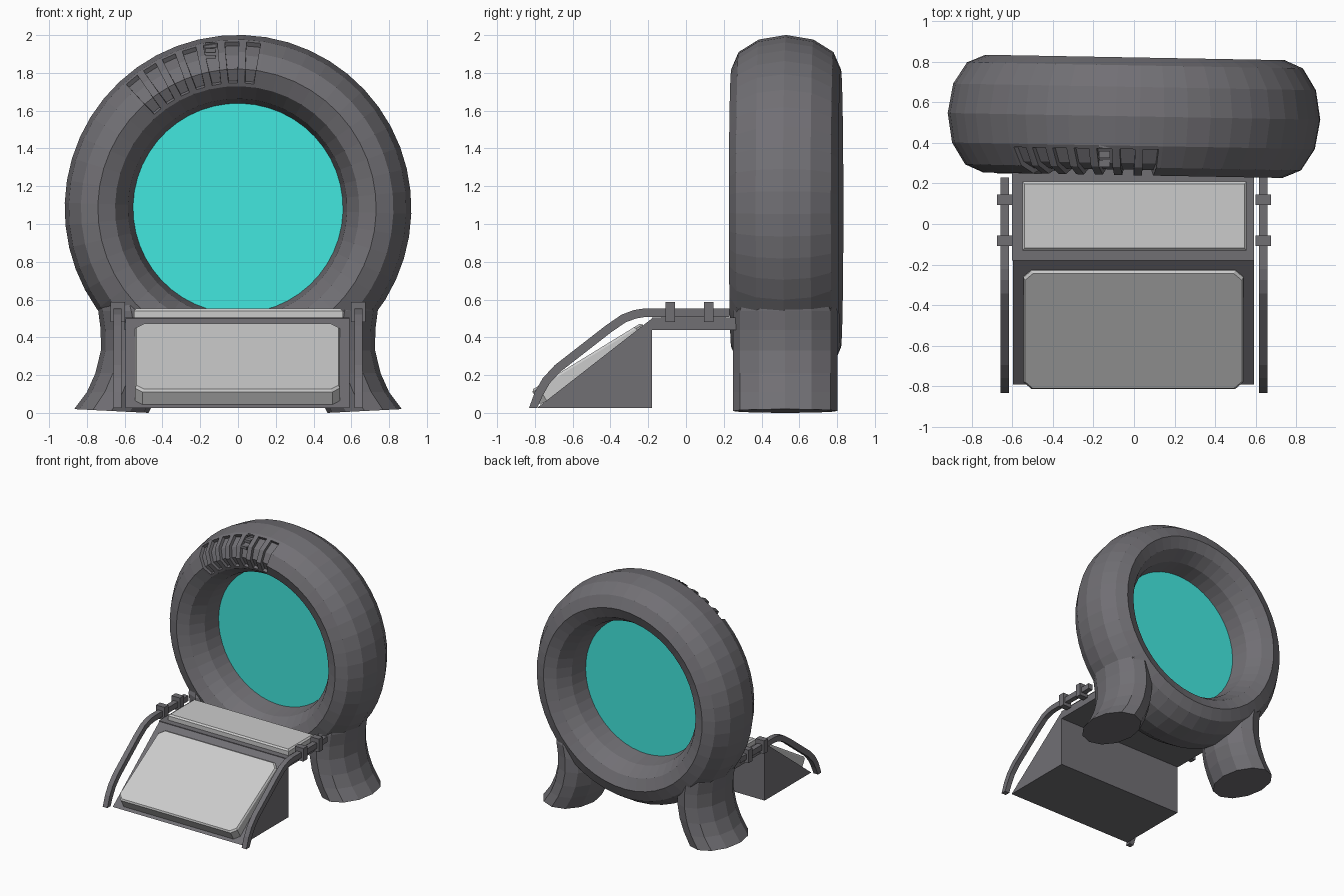
import bpy, bmesh, math
from mathutils import Vector, Matrix

if "Cube" in bpy.data.objects:
    bpy.data.objects.remove(bpy.data.objects["Cube"])

R, TUBE, HALF_Y = 0.737, 0.181, 0.29
CENTRE = Vector((0, 0.53, 1.083))
TILT = -0.018
MAJOR, MINOR, PHASE = 48, 12, math.radians(5.65)


def material(name, colour):
    mat = bpy.data.materials.new(name)
    mat.diffuse_color = colour
    mat.use_nodes = True
    mat.node_tree.nodes["Principled BSDF"].inputs["Base Color"].default_value = mat.diffuse_color
    return mat


DARK = material("dark_grey", (0.165, 0.16, 0.175, 1))
TEAL = material("teal", (0.055, 0.80, 0.73, 1))


def finish(bm, name, mat=DARK):
    bmesh.ops.recalc_face_normals(bm, faces=bm.faces)
    me = bpy.data.meshes.new(name)
    bm.to_mesh(me)
    bm.free()
    ob = bpy.data.objects.new(name, me)
    bpy.context.collection.objects.link(ob)
    if mat:
        me.materials.append(mat)
    return ob


def loft(bm, rings, closed=False):
    """Bridge rings of points; cap the ends unless closed."""
    vs = [[bm.verts.new(p) for p in ring] for ring in rings]
    n, m = len(vs), len(vs[0])
    rows = []
    for i in range(n if closed else n - 1):
        a, b = vs[i], vs[(i + 1) % n]
        rows.append([bm.faces.new((a[j], a[(j + 1) % m], b[(j + 1) % m], b[j])) for j in range(m)])
    if not closed:
        bm.faces.new(vs[0])
        bm.faces.new(vs[-1])
    return rows


def box(name, lo, hi, bevel_top=0, mat=DARK):
    bm = bmesh.new()
    lo, hi = Vector(lo), Vector(hi)
    bmesh.ops.create_cube(bm, size=1, matrix=Matrix.Translation((lo + hi) / 2) @ Matrix.Diagonal((*(hi - lo), 1)))
    if bevel_top:
        edges = [e for e in bm.edges if all(v.co.z > hi.z - 1e-5 for v in e.verts)]
        bmesh.ops.bevel(bm, geom=edges, offset=bevel_top, segments=1, affect='EDGES', profile=0.5)
    return finish(bm, name, mat)


def prism(name, profile, x0, x1):
    """Extrude a y-z outline along x."""
    bm = bmesh.new()
    loft(bm, [[(x, y, z) for y, z in profile] for x in (x0, x1)])
    return finish(bm, name)


# Ring with recessed slots on its upper front
bm = bmesh.new()
rings = []
for i in range(MAJOR):
    a = PHASE + math.tau * i / MAJOR
    ring = []
    for j in range(MINOR):
        t = math.tau * j / MINOR
        r = R + TUBE * math.cos(t)
        ring.append((r * math.cos(a), -HALF_Y * math.sin(t), r * math.sin(a)))
    rings.append(ring)
rows = loft(bm, rings, closed=True)
bmesh.ops.recalc_face_normals(bm, faces=bm.faces)
for col in range(10, 17):
    bmesh.ops.inset_region(bm, faces=rows[col][1:4], thickness=0.02, depth=0, use_even_offset=True)
    bmesh.ops.inset_region(bm, faces=rows[col][1:4], thickness=0.001, depth=-0.025, use_even_offset=True)
ring = finish(bm, "ring")
ring.location = CENTRE
ring.rotation_euler.z = TILT

# Rungs inside one slot
for k, (y, z) in enumerate(((0.385, 1.95), (0.335, 1.92), (0.29, 1.885))):
    box(f"slot_rung_{k}", (-0.172, y - 0.01, z - 0.012), (-0.118, y + 0.025, z + 0.01))

# Glowing disc filling the ring
bm = bmesh.new()
bmesh.ops.create_circle(bm, cap_ends=True, segments=48, radius=0.557,
                        matrix=Matrix.Rotation(math.pi / 2, 4, 'X'))
disc = finish(bm, "disc", TEAL)
disc.location = CENTRE
disc.rotation_euler.z = TILT

# Flared legs: centre x, height, half width
leg_path = [(0.58, 0.60, 0.165), (0.565, 0.54, 0.175), (0.547, 0.44, 0.18), (0.546, 0.33, 0.18),
            (0.57, 0.21, 0.185), (0.61, 0.11, 0.19), (0.67, 0.01, 0.197)]
for side, label in ((-1, "left"), (1, "right")):
    bm = bmesh.new()
    rings = []
    for x, z, w in leg_path:
        flare = 0.01 * (z < 0.05)
        rings.append([(side * (x + w * math.cos(math.tau * j / 12)),
                       0.525 + (0.277 if z < 0.58 else 0.25) * math.sin(math.tau * j / 12),
                       z + flare * math.cos(math.tau * j / 12)) for j in range(12)])
    loft(bm, rings)
    finish(bm, f"{label}_leg")

# Ramp wedge and landing
prism("ramp_wedge", [(-0.79, 0.025), (-0.18, 0.025), (-0.18, 0.5)], -0.595, 0.59)
box("landing", (-0.6, -0.18, 0.44), (0.59, 0.27, 0.505))

# Light tread plates
box("landing_plate", (-0.55, -0.13, 0.5), (0.555, 0.21, 0.552), 0.012, None)
bm = bmesh.new()
w, l, c = 0.542, 0.342, 0.04
outline = [(-w, -l + c), (-w + c, -l), (w - c, -l), (w, -l + c),
           (w, l - c), (w - c, l), (-w + c, l), (-w, l - c)]
loft(bm, [[(x, y, -0.09) for x, y in outline], [(x, y, -0.012) for x, y in outline],
          [(x * 0.985, y * 0.97, 0) for x, y in outline]])
plate = finish(bm, "ramp_plate", None)
plate.location = (-0.003, -0.527, 0.299)
plate.rotation_euler.x = math.radians(31.5)

# Handrails with clamps
path = [Vector(p) for p in ((0.23, 0.53), (-0.22, 0.53), (-0.27, 0.522), (-0.33, 0.5), (-0.41, 0.445),
                            (-0.68, 0.235), (-0.74, 0.17), (-0.78, 0.10), (-0.81, 0.025))]
upper, lower = [], []
for i, p in enumerate(path):
    d = (path[min(i + 1, len(path) - 1)] - path[max(i - 1, 0)]).normalized()
    n = Vector((d.y, -d.x)) * 0.023
    if i == len(path) - 1:
        n = Vector((n.x, 0))
    upper.append(p + n)
    lower.append(p - n)
for side, label in ((-1, "left"), (1, "right")):
    x = side * 0.637
    bm = bmesh.new()
    loft(bm, [[(x - 0.021, *u), (x + 0.021, *u), (x + 0.021, *v), (x - 0.021, *v)]
              for u, v in zip(upper, lower)])
    finish(bm, f"{label}_handrail")
    for k, y in enumerate((-0.083, 0.12)):
        box(f"{label}_rail_clamp_{k}", (x - 0.038, y - 0.026, 0.48), (x + 0.038, y + 0.026, 0.588))
